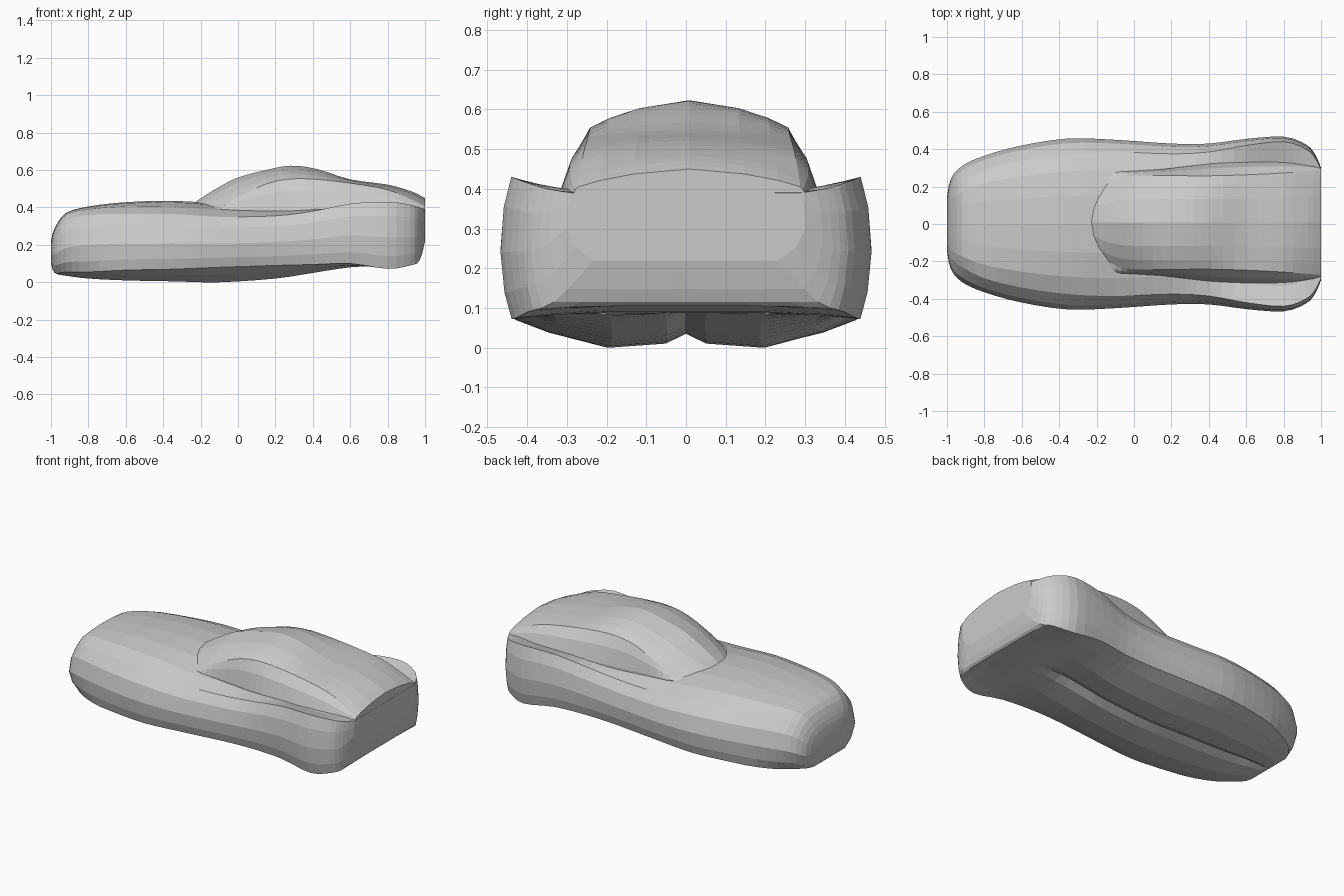
import bpy, bmesh

if "Cube" in bpy.data.objects:
    bpy.data.objects.remove(bpy.data.objects["Cube"])


def spline(rows, steps):
    """Smooth a table of stations with a Catmull-Rom curve."""
    p = [rows[0]] + rows + [rows[-1]]
    out = []
    for i in range(1, len(p) - 2):
        for s in range(steps):
            t = s / steps
            out.append([0.5 * (2 * b + (c - a) * t + (2 * a - 5 * b + 4 * c - d) * t * t
                               + (3 * b - a - 3 * c + d) * t ** 3)
                        for a, b, c, d in zip(*p[i - 1:i + 3])])
    return out + [rows[-1]]


def loft(name, rows, section, steps=3, shift=0):
    """Skin mirrored half sections (centre bottom to centre top) along x."""
    bm = bmesh.new()
    rings = []
    for row in spline(rows, steps):
        half = section(*row[1:])
        ring = half + [(-y, z) for y, z in half[-2:0:-1]]
        rings.append([bm.verts.new((row[0], y + shift, z)) for y, z in ring])
    n = len(rings[0])
    for a, b in zip(rings, rings[1:]):
        for i in range(n):
            j = (i + 1) % n
            bm.faces.new((a[i], a[j], b[j], b[i]))
    bm.faces.new(rings[0])
    bm.faces.new(rings[-1])
    bmesh.ops.triangulate(bm, faces=[f for f in bm.faces if len(f.verts) > 4])
    bmesh.ops.recalc_face_normals(bm, faces=bm.faces)
    mesh = bpy.data.meshes.new(name)
    bm.to_mesh(mesh)
    bm.free()
    ob = bpy.data.objects.new(name, mesh)
    bpy.context.collection.objects.link(ob)
    return ob


def body_section(w, keel, sill, sy, sz, iz, cz):
    # sill is rounder in plan than the waist towards nose and tail
    ws = max(0.05, 0.94 * w - 0.5 * max(0, 0.40 - w))
    zm = sill + 0.47 * (sz - sill)
    groove = max(0, min(0.035, sill - keel))   # centre groove fades at both ends
    return [(0, keel + groove), (0.12 * ws, keel + 0.3 * groove), (0.46 * ws, keel),
            (0.8 * ws, keel + 0.5 * (sill - keel)), (ws, sill),
            (ws + 0.65 * (w - ws), sill + 0.4 * (zm - sill)), (w, zm),
            (sy + 0.7 * (w - sy), zm + 0.6 * (sz - zm)), (sy, sz),
            (0.75 * sy, iz), (0.4 * sy, iz + 0.75 * (cz - iz)), (0, cz)]


def cabin_section(base, edge, ez, cz):
    dz = cz - ez
    return [(0, 0.35), (base, 0.35), (base, min(0.39, ez - 0.005)),
            (edge + 0.6 * (base - edge), 0.4 * 0.39 + 0.6 * ez), (edge, ez),
            (0.8 * edge, ez + 0.36 * dz), (0.5 * edge, ez + 0.72 * dz), (0, cz)]


# Lower body: x, half width, keel z, sill z, shoulder y, shoulder z, deck z, centre z
body = [
    [-1.0, .14, .10, .10, .10, .20, .21, .22],
    [-.98, .24, .05, .05, .18, .26, .28, .29],
    [-.92, .31, .035, .055, .23, .33, .36, .37],
    [-.80, .365, .02, .055, .29, .36, .39, .405],
    [-.60, .42, .01, .065, .34, .365, .405, .428],
    [-.35, .457, .005, .07, .375, .365, .405, .435],
    [-.10, .45, .00, .08, .385, .35, .385, .42],
    [.20, .43, .02, .09, .375, .355, .38, .39],
    [.40, .43, .05, .095, .385, .38, .39, .40],
    [.60, .455, .08, .10, .42, .42, .395, .40],
    [.80, .467, .09, .072, .44, .43, .40, .41],
    [.92, .425, .105, .09, .40, .415, .40, .40],
    [.97, .37, .115, .115, .35, .40, .39, .39],
    [1.0, .30, .22, .22, .29, .39, .39, .39],
]
loft("body", body, body_section)

# Cabin with windscreen, roof and sloping tail: x, base y, roof edge y, edge z, centre z
cabin = [
    [-.24, .12, .10, .39, .42],
    [-.19, .20, .17, .395, .455],
    [-.10, .265, .23, .41, .51],
    [.00, .275, .25, .455, .56],
    [.15, .285, .25, .525, .60],
    [.28, .30, .25, .552, .623],
    [.42, .315, .25, .55, .606],
    [.60, .325, .255, .53, .55],
    [.80, .325, .265, .495, .522],
    [.93, .31, .275, .44, .485],
    [.999, .29, .28, .405, .45],
]
loft("cabin", cabin, cabin_section, shift=0.008)
